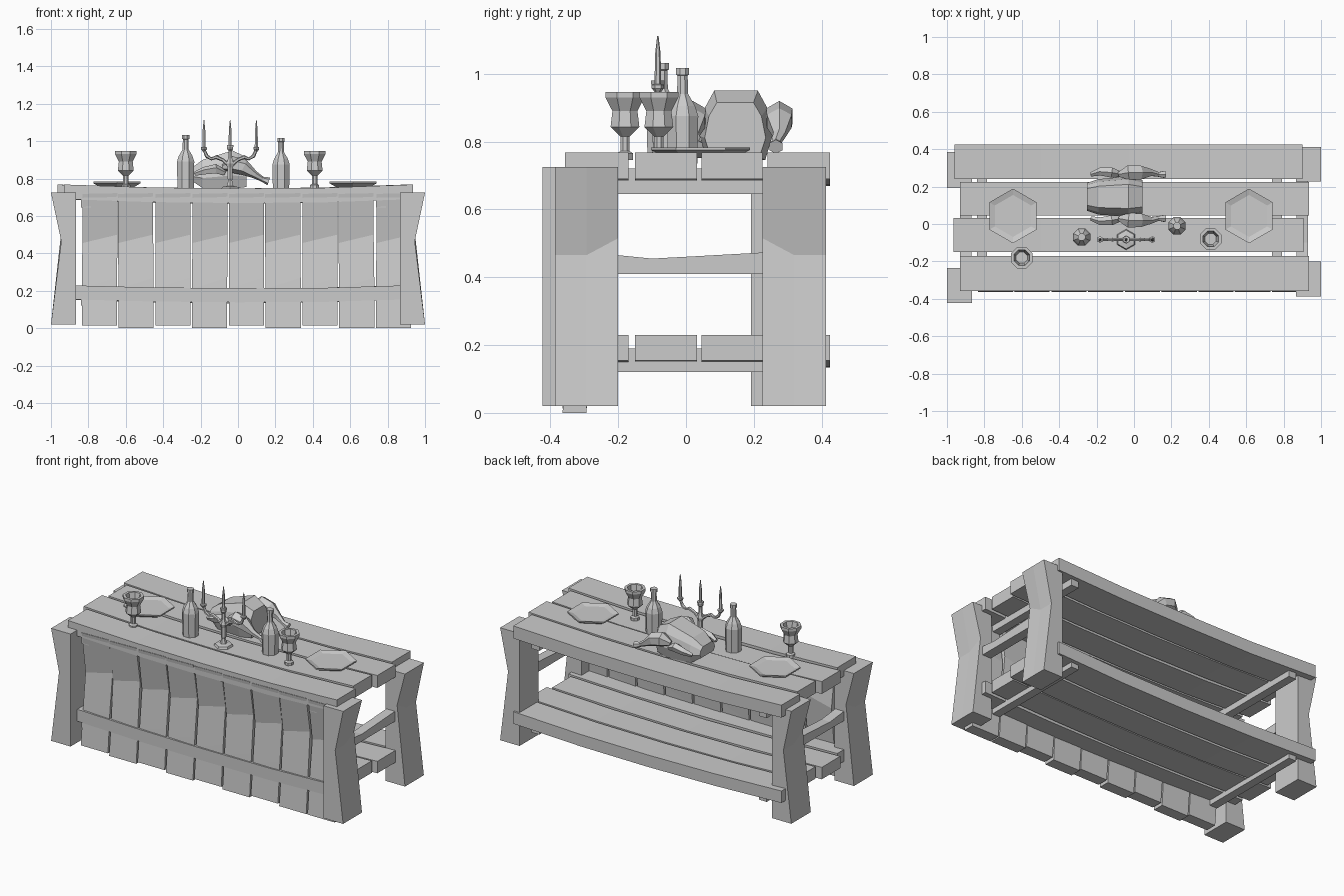
import bpy, bmesh, math, random
from mathutils import Vector

random.seed(4)
if "Cube" in bpy.data.objects:
    bpy.data.objects.remove(bpy.data.objects["Cube"], do_unlink=True)

grey = bpy.data.materials.new("plain grey")
grey.use_nodes = True
COLOUR = (0.6, 0.6, 0.6, 1)
grey.diffuse_color = COLOUR
grey.node_tree.nodes["Principled BSDF"].inputs["Base Color"].default_value = COLOUR


def finish(name, bm):
    bmesh.ops.recalc_face_normals(bm, faces=bm.faces)
    mesh = bpy.data.meshes.new(name)
    bm.to_mesh(mesh)
    bm.free()
    mesh.materials.append(grey)
    obj = bpy.data.objects.new(name, mesh)
    bpy.context.collection.objects.link(obj)
    return obj


def loft(name, rings):
    """Skin a list of equal-sized rings of points and cap both ends."""
    bm = bmesh.new()
    loops = [[bm.verts.new(p) for p in ring] for ring in rings]
    n = len(loops[0])
    for a, b in zip(loops, loops[1:]):
        for i in range(n):
            j = (i + 1) % n
            bm.faces.new((a[i], a[j], b[j], b[i]))
    bm.faces.new(loops[0])
    bm.faces.new(loops[-1])
    return finish(name, bm)


def box(name, x0, x1, y0, y1, z0, z1):
    return loft(name, [[(x, y0, z0), (x, y1, z0), (x, y1, z1), (x, y0, z1)] for x in (x0, x1)])


def turned(name, x, y, profile, sides=8, phase=0.5):
    """Stack of regular polygons from (radius, height) pairs."""
    turn = math.tau / sides
    return loft(name, [[(x + r * math.cos((i + phase) * turn), y + r * math.sin((i + phase) * turn), z)
                        for i in range(sides)] for r, z in profile])


def limb(name, points, radii, sides=6):
    """Tapered tube through points lying roughly in an xz plane."""
    pts = [Vector(p) for p in points]
    rings = []
    for i, p in enumerate(pts):
        d = (pts[min(i + 1, len(pts) - 1)] - pts[max(i - 1, 0)]).normalized()
        u = d.cross(Vector((0, 1, 0))).normalized()
        v = d.cross(u)
        rings.append([p + radii[i] * (u * math.cos(k * math.tau / sides) + v * math.sin(k * math.tau / sides))
                      for k in range(sides)])
    return loft(name, rings)


# Sagging boards, repeated for table top and shelf
BOARDS = [("front", -0.93, 0.935, -0.357, -0.17), ("front_middle", -0.965, 0.905, -0.15, 0.033),
          ("back_middle", -0.93, 0.935, 0.045, 0.225), ("back", -0.96, 0.9, 0.24, 0.425)]


def board(name, x0, x1, y0, y1, z0, z1, sag):
    rings = []
    for t in (0, 0.25, 0.5, 0.75, 1):
        x = x0 + (x1 - x0) * t
        d = sag * (1 - (2 * t - 1) ** 2)
        if 0 < t < 1:
            d += random.uniform(-0.004, 0.004)
        rings.append([(x, y0, z0 - d), (x, y1, z0 - d), (x, y1, z1 - d), (x, y0, z1 - d)])
    loft(name, rings)


for label, x0, x1, y0, y1 in BOARDS:
    board(label + "_top_board", x0, x1, y0, y1, 0.69, 0.768, 0.024)
    board(label + "_shelf_board", x0, x1, y0, y1, 0.155, 0.23, 0.02)


# Legs with a slanted pinched waist on the outer side
def leg(name, side, outer, inner):
    mid = (outer + inner) / 2
    bm = bmesh.new()
    cols = []
    for y, waist in ((outer, 0.465), (mid, 0.465), (inner, 0.515)):
        cols.append([bm.verts.new((side * x, y, z)) for x, z in
                     ((0.865, 0.02), (1, 0.02), (0.945, waist), (1, 0.725), (0.865, 0.725))])
    for a, b in zip(cols, cols[1:]):
        for i in range(5):
            j = (i + 1) % 5
            bm.faces.new((a[i], a[j], b[j], b[i]))
    bm.faces.new(cols[0])
    bm.faces.new(cols[-1])
    finish(name, bm)


leg("front_left_leg", 1, -0.387, -0.2)
leg("front_right_leg", -1, -0.423, -0.235)
leg("back_left_leg", 1, 0.413, 0.226)
leg("back_right_leg", -1, 0.385, 0.192)

# Cross beams under the boards and stretchers between the legs
for label, x0, x1, s in (("left", 0.737, 0.79, 1), ("right", -0.84, -0.787, -1)):
    box(label + "_top_beam", x0, x1, -0.35, 0.4, 0.645, 0.72)
    box(label + "_shelf_beam", x0, x1, -0.35, 0.4, 0.12, 0.19)
    loft(label + "_stretcher", [[(s * 0.87, y, 0.41), (s * 0.93, y, 0.41), (s * 0.93, y, top), (s * 0.87, y, top)]
                                for y, top in ((-0.3, 0.478), (-0.2, 0.465), (-0.1, 0.455), (0.03, 0.462), (0.3, 0.477))])

# Bent upright planks on the front
for i in range(9):
    x = -0.835 + i * 0.1965
    low = 0.013 * ((i + 1) % 2 if i < 8 else 0)
    lean = random.uniform(-0.004, 0.004)
    loft("front_plank", [[(x + dx, y, z), (x + 0.188 + dx, y, z2), (x + 0.188 + dx, y + 0.07, z2), (x + dx, y + 0.07, z)]
                         for dx, y, z, z2 in ((0, -0.364, low, low), (0, -0.345, 0.21, 0.27),
                                              (lean, -0.322, 0.455, 0.5), (lean, -0.36, 0.718, 0.722))])

# Plates with a raised rim and sunken middle
for label, x in (("left", 0.615), ("right", -0.647)):
    turned(label + "_plate", x, 0.043, [(0.1, 0.752), (0.146, 0.775), (0.146, 0.783), (0.112, 0.774)], 6)

# Goblets with hollow cups
GOBLET = [(0.026, 0.745), (0.026, 0.765), (0.015, 0.772), (0.015, 0.815), (0.046, 0.843), (0.04, 0.89),
          (0.062, 0.93), (0.062, 0.946), (0.045, 0.946), (0.032, 0.88)]
turned("right_goblet", -0.6, -0.18, GOBLET)
turned("left_goblet", 0.41, -0.08, GOBLET)

# Bottles
for label, x, y, lift in (("right", -0.28, -0.07, 0.015), ("left", 0.23, -0.01, 0)):
    turned(label + "_bottle", x, y, [(0.047, 0.735), (0.05, 0.875 + lift), (0.04, 0.905 + lift), (0.018, 0.94 + lift),
                                     (0.016, 0.995 + lift), (0.021, 0.997 + lift), (0.021, 1.017 + lift)])

# Candelabra
CX, CY = -0.042, -0.083
turned("candelabra_stem", CX, CY, [(0.056, 0.74), (0.05, 0.755), (0.02, 0.76), (0.012, 0.79), (0.016, 0.8),
                                   (0.016, 0.86), (0.022, 0.88), (0.012, 0.91), (0.01, 0.955), (0.02, 0.97),
                                   (0.02, 0.98)], 6)
for label, s in (("left", 1), ("right", -1)):
    limb(label + "_candle_arm", [(CX, CY, 0.865), (CX + s * 0.04, CY, 0.9), (CX + s * 0.075, CY, 0.915),
                                 (CX + s * 0.1, CY, 0.905), (CX + s * 0.125, CY, 0.92), (CX + s * 0.14, CY, 0.955)],
         [0.011, 0.009, 0.011, 0.008, 0.01, 0.008])
for label, dx in (("left", 0.14), ("middle", 0), ("right", -0.14)):
    turned(label + "_candle", CX + dx, CY, [(0.008, 0.945), (0.018, 0.957), (0.018, 0.967), (0.01, 0.97),
                                            (0.008, 1.06), (0.002, 1.112)], 6)


# Roast bird: faceted body, thighs, drumsticks and wings
def section(x, y0, y1, z0, z1):
    h, c = z1 - z0, (y1 - y0) * 0.2
    return [(x, y0 + c * 0.5, z0), (x, y0, z0 + h * 0.35), (x, y0 + c * 0.35, z0 + h * 0.75), (x, y0 + c, z1),
            (x, y1 - c, z1), (x, y1 - c * 0.35, z0 + h * 0.75), (x, y1, z0 + h * 0.35), (x, y1 - c * 0.5, z0)]


loft("roast_body", [section(-0.25, 0.07, 0.22, 0.79, 0.855), section(-0.19, 0.05, 0.24, 0.75, 0.9),
                    section(-0.03, 0.04, 0.255, 0.745, 0.95), section(0.045, 0.055, 0.235, 0.755, 0.915)])
for label, y, s in (("front", 0.03, -1), ("back", 0.265, 1)):
    limb(label + "_drumstick", [(-0.08, y, 0.86), (-0.03, y + s * 0.01, 0.875), (0.03, y + s * 0.01, 0.86),
                                (0.09, y + s * 0.01, 0.82), (0.13, y, 0.797), (0.165, y, 0.785)],
         [0.015, 0.045, 0.042, 0.02, 0.014, 0.022])
    limb(label + "_wing", [(-0.23, y, 0.825), (-0.18, y + s * 0.015, 0.84), (-0.12, y + s * 0.01, 0.85),
                           (-0.07, y, 0.83)], [0.012, 0.022, 0.028, 0.015], 5)
